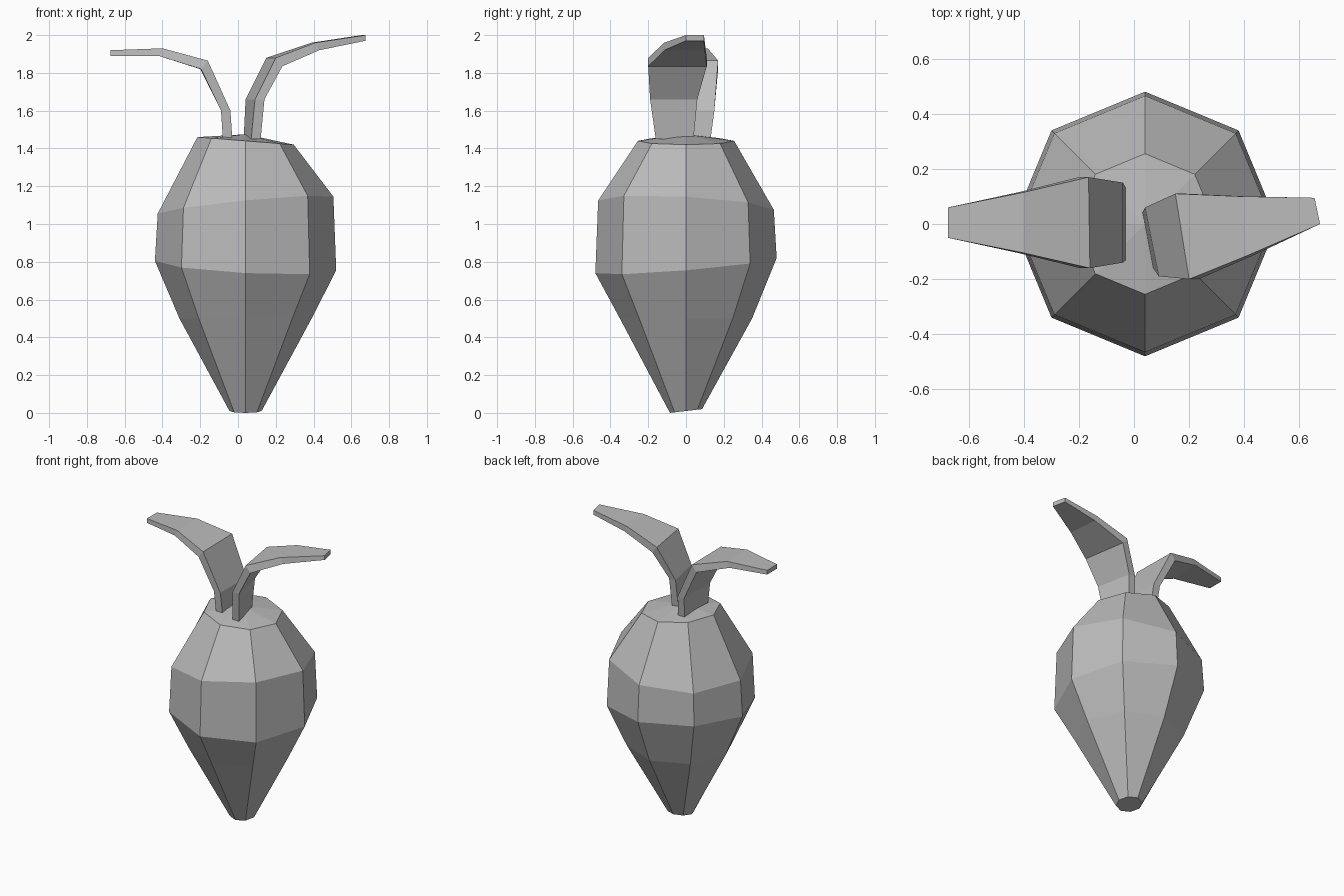
import bpy
import bmesh
from math import cos, sin, pi

cube = bpy.data.objects.get("Cube")
if cube:
    bpy.data.objects.remove(cube, do_unlink=True)

grey = bpy.data.materials.new("plain grey")
grey.use_nodes = True
colour = (0.5, 0.5, 0.5, 1)
grey.diffuse_color = colour
grey.node_tree.nodes["Principled BSDF"].inputs["Base Color"].default_value = colour

SIDES = 8
BODY_X = 0.04


def finish(name, bm):
    """Turn a bmesh into a flat-shaded object in the shared material."""
    bmesh.ops.recalc_face_normals(bm, faces=bm.faces)
    mesh = bpy.data.meshes.new(name)
    bm.to_mesh(mesh)
    bm.free()
    mesh.materials.append(grey)
    obj = bpy.data.objects.new(name, mesh)
    bpy.context.collection.objects.link(obj)
    return obj


def bridge(bm, lower, upper):
    """Join two closed rings of equal length with quads."""
    count = len(lower)
    for i in range(count):
        j = (i + 1) % count
        bm.faces.new((lower[i], lower[j], upper[j], upper[i]))


def build_root():
    """Faceted bulb: octagonal rings, each tilted a little along x and y."""
    bm = bmesh.new()
    # radius, height, rise toward +x, rise toward +y
    profile = [
        (0.085, 0.01, 0, 0.01),
        (0.35, 0.5, 0, 0),
        (0.48, 0.78, -0.025, 0.04),
        (0.465, 1.1, 0.045, -0.025),
        (0.255, 1.44, -0.02, 0),
    ]
    rings = []
    for radius, height, rise_x, rise_y in profile:
        ring = []
        for i in range(SIDES):
            c, s = cos(2 * pi * i / SIDES), sin(2 * pi * i / SIDES)
            z = max(0, height + rise_x * c + rise_y * s)
            ring.append(bm.verts.new((BODY_X + radius * c, radius * s, z)))
        rings.append(ring)
    for lower, upper in zip(rings, rings[1:]):
        bridge(bm, lower, upper)
    # flat tip below, shallow crown above
    bm.faces.new(rings[0])
    crown = bm.verts.new((BODY_X, 0, 1.475))
    top = rings[-1]
    for i in range(SIDES):
        bm.faces.new((top[i], top[(i + 1) % SIDES], crown))
    finish("root_body", bm)


# thickness direction along the leaf: sideways on the stalk, downward at the tip
THICKNESS = [(0.05, 0), (0.05, 0), (0.035, -0.045), (0.02, -0.04), (0, -0.03)]


def build_leaf(name, side, stations):
    """Bent strip; each station is front x, front y, back x, back y, height."""
    bm = bmesh.new()
    rings = []
    for (fx, fy, bx, by, z), (dx, dz) in zip(stations, THICKNESS):
        dx *= side
        points = [(fx, fy, z), (bx, by, z),
                  (bx + dx, by, z + dz), (fx + dx, fy, z + dz)]
        rings.append([bm.verts.new(p) for p in points])
    for lower, upper in zip(rings, rings[1:]):
        bridge(bm, lower, upper)
    bm.faces.new(rings[0])
    bm.faces.new(rings[-1])
    finish(name, bm)


build_root()
build_leaf("left_leaf", 1, [
    (0.07, -0.16, 0.03, 0.04, 1.45),
    (0.09, -0.19, 0.04, 0.06, 1.66),
    (0.2, -0.2, 0.15, 0.11, 1.88),
    (0.41, -0.115, 0.39, 0.1, 1.96),
    (0.675, 0, 0.655, 0.095, 2),
])
build_leaf("right_leaf", -1, [
    (-0.03, -0.13, -0.03, 0.13, 1.45),
    (-0.04, -0.14, -0.04, 0.15, 1.6),
    (-0.16, -0.16, -0.165, 0.17, 1.865),
    (-0.4, -0.105, -0.4, 0.115, 1.93),
    (-0.675, -0.05, -0.675, 0.06, 1.92),
])
